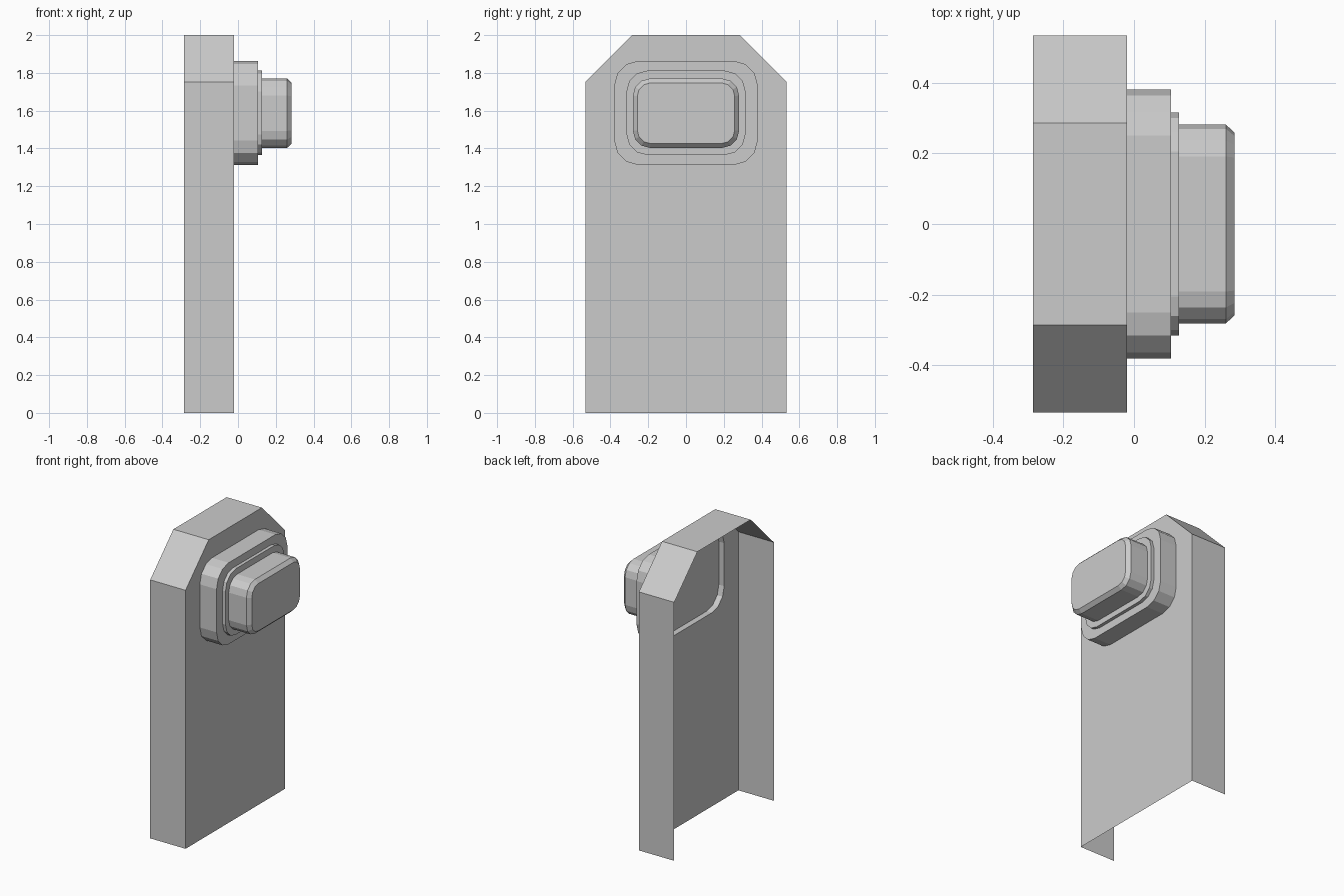
import bpy, bmesh, math

if "Cube" in bpy.data.objects:
    bpy.data.objects.remove(bpy.data.objects["Cube"])

BACK, FRONT = -0.285, -0.02


def rounded(half_w, z0, z1, r, x, steps=3):
    """Rounded rectangle in the YZ plane at depth x."""
    pts = []
    for i, (sy, z) in enumerate([(1, z1 - r), (-1, z1 - r), (-1, z0 + r), (1, z0 + r)]):
        for k in range(steps + 1):
            a = math.pi / 2 * (i + k / steps)
            pts.append((x, sy * (half_w - r) + r * math.cos(a), z + r * math.sin(a)))
    return pts


def ring(bm, pts):
    return [bm.verts.new(p) for p in pts]


def bridge(bm, a, b):
    n = len(a)
    for i in range(n):
        j = (i + 1) % n
        bm.faces.new((a[i], a[j], b[j], b[i]))


def finish(bm, name):
    me = bpy.data.meshes.new(name)
    bm.to_mesh(me)
    bm.free()
    ob = bpy.data.objects.new(name, me)
    bpy.context.collection.objects.link(ob)
    return ob


# Shell: chamfered-top panel with a rounded opening, open at back and bottom
bm = bmesh.new()
outline = [(-0.533, 0), (-0.533, 1.752), (-0.285, 2), (0.285, 2), (0.533, 1.752), (0.533, 0)]
front = ring(bm, [(FRONT, y, z) for y, z in outline])
hole = ring(bm, rounded(0.38, 1.312, 1.864, 0.13, FRONT))
edges = [bm.edges.new((loop[i], loop[(i + 1) % len(loop)]))
         for loop in (front, hole) for i in range(len(loop))]
bmesh.ops.triangle_fill(bm, edges=edges, use_beauty=True, normal=(1, 0, 0))
for f in bm.faces:
    f.normal_update()
    if f.normal.x < 0:
        f.normal_flip()
bmesh.ops.dissolve_limit(bm, angle_limit=0.01, verts=bm.verts[:], edges=bm.edges[:])
rear = ring(bm, [(BACK, y, z) for y, z in outline])
for i in range(5):
    bm.faces.new((front[i], rear[i], rear[i + 1], front[i + 1]))
bmesh.ops.recalc_face_normals(bm, faces=bm.faces[:])
if sum(f.normal.x * f.calc_area() for f in bm.faces) < 0:
    bmesh.ops.reverse_faces(bm, faces=bm.faces[:])
finish(bm, "shell")

# Stepped lens block with a bevelled front
bm = bmesh.new()
profile = [
    (0.38, 1.312, 1.864, 0.13, FRONT),
    (0.38, 1.312, 1.864, 0.13, 0.105),
    (0.315, 1.365, 1.812, 0.11, 0.105),
    (0.315, 1.365, 1.812, 0.11, 0.127),
    (0.281, 1.403, 1.77, 0.09, 0.127),
    (0.281, 1.403, 1.77, 0.09, 0.26),
    (0.258, 1.426, 1.747, 0.07, 0.284),
]
loops = [ring(bm, rounded(*p)) for p in profile]
for a, b in zip(loops, loops[1:]):
    bridge(bm, a, b)
bm.faces.new(loops[-1])
finish(bm, "lens_block")

# Plate closing the opening just behind the shell's face
bm = bmesh.new()
bm.faces.new(ring(bm, rounded(0.38, 1.312, 1.864, 0.13, 0.02))[::-1])
finish(bm, "opening_plate")
